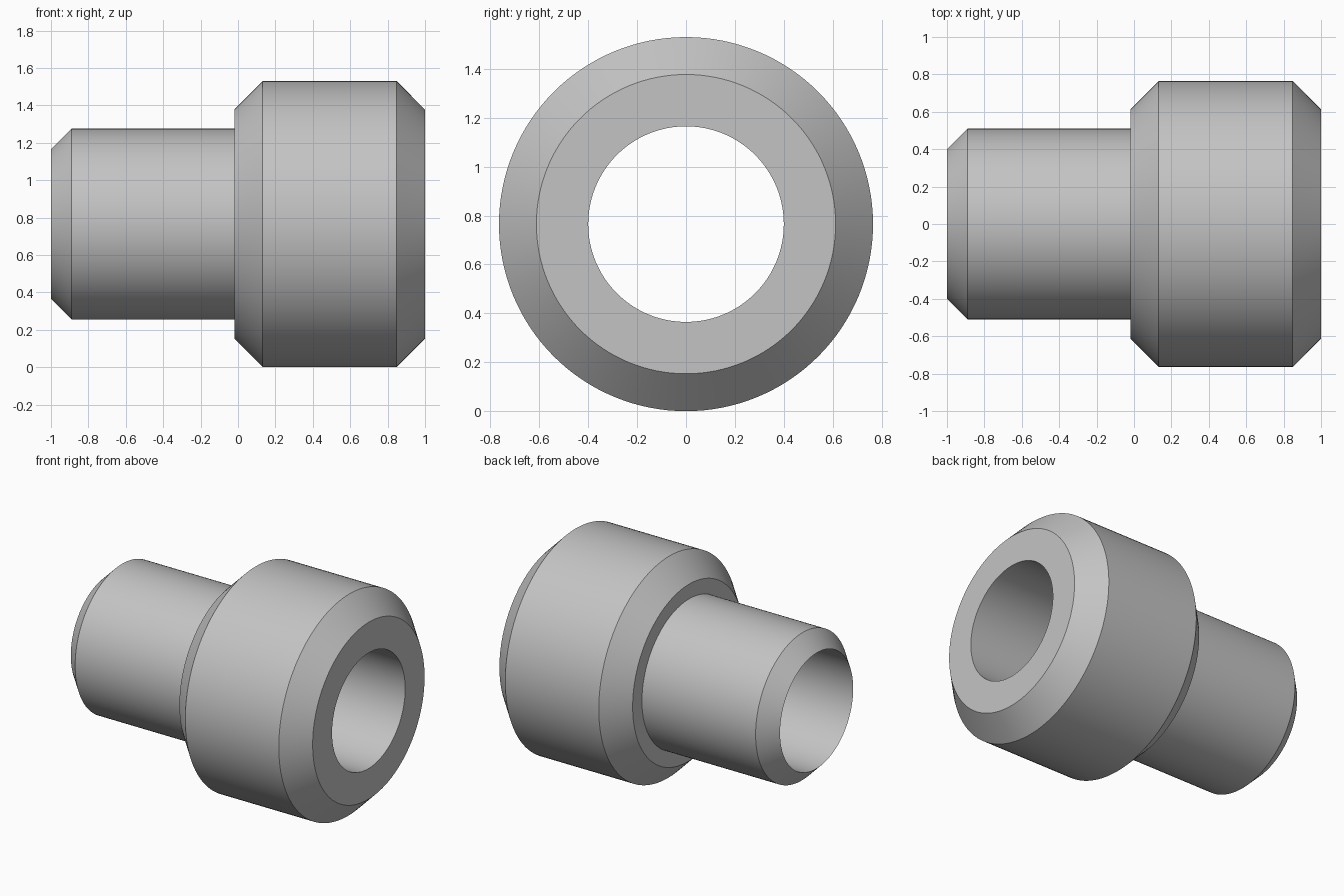
import bpy, bmesh
from math import cos, sin, pi, radians

cube = bpy.data.objects.get("Cube")
if cube:
    bpy.data.objects.remove(cube, do_unlink=True)

SEGMENTS = 128
OUTER = 0.765   # collar radius, also the height of the axis
BORE = 0.4

# Plain grey metal
grey = bpy.data.materials.new("grey metal")
grey.use_nodes = True
colour = (0.55, 0.55, 0.55, 1)
grey.diffuse_color = colour
grey.node_tree.nodes["Principled BSDF"].inputs["Base Color"].default_value = colour

# Closed section (x, radius): bevelled spigot, chamfered collar, through bore
section = [(-1, BORE), (-0.89, 0.51), (-0.02, 0.51), (-0.02, 0.612),
           (0.132, OUTER), (0.848, OUTER), (1, 0.612), (1, BORE)]


def lathe(name, profile, material):
    """Spin a closed section around the x axis."""
    bm = bmesh.new()
    rings = []
    for i in range(SEGMENTS):
        a = 2 * pi * i / SEGMENTS
        rings.append([bm.verts.new((x, r * sin(a), OUTER + r * cos(a)))
                      for x, r in profile])
    n = len(profile)
    for i, ring in enumerate(rings):
        after = rings[(i + 1) % SEGMENTS]
        for j in range(n):
            k = (j + 1) % n
            bm.faces.new((ring[j], ring[k], after[k], after[j]))
    bmesh.ops.recalc_face_normals(bm, faces=bm.faces)
    mesh = bpy.data.meshes.new(name)
    bm.to_mesh(mesh)
    bm.free()
    mesh.materials.append(material)
    obj = bpy.data.objects.new(name, mesh)
    bpy.context.collection.objects.link(obj)
    return obj


bushing = lathe("stepped_bushing", section, grey)

# Smooth round walls, crisp chamfer edges
bpy.ops.object.select_all(action='DESELECT')
bushing.select_set(True)
bpy.context.view_layer.objects.active = bushing
bpy.ops.object.shade_smooth_by_angle(angle=radians(30))
